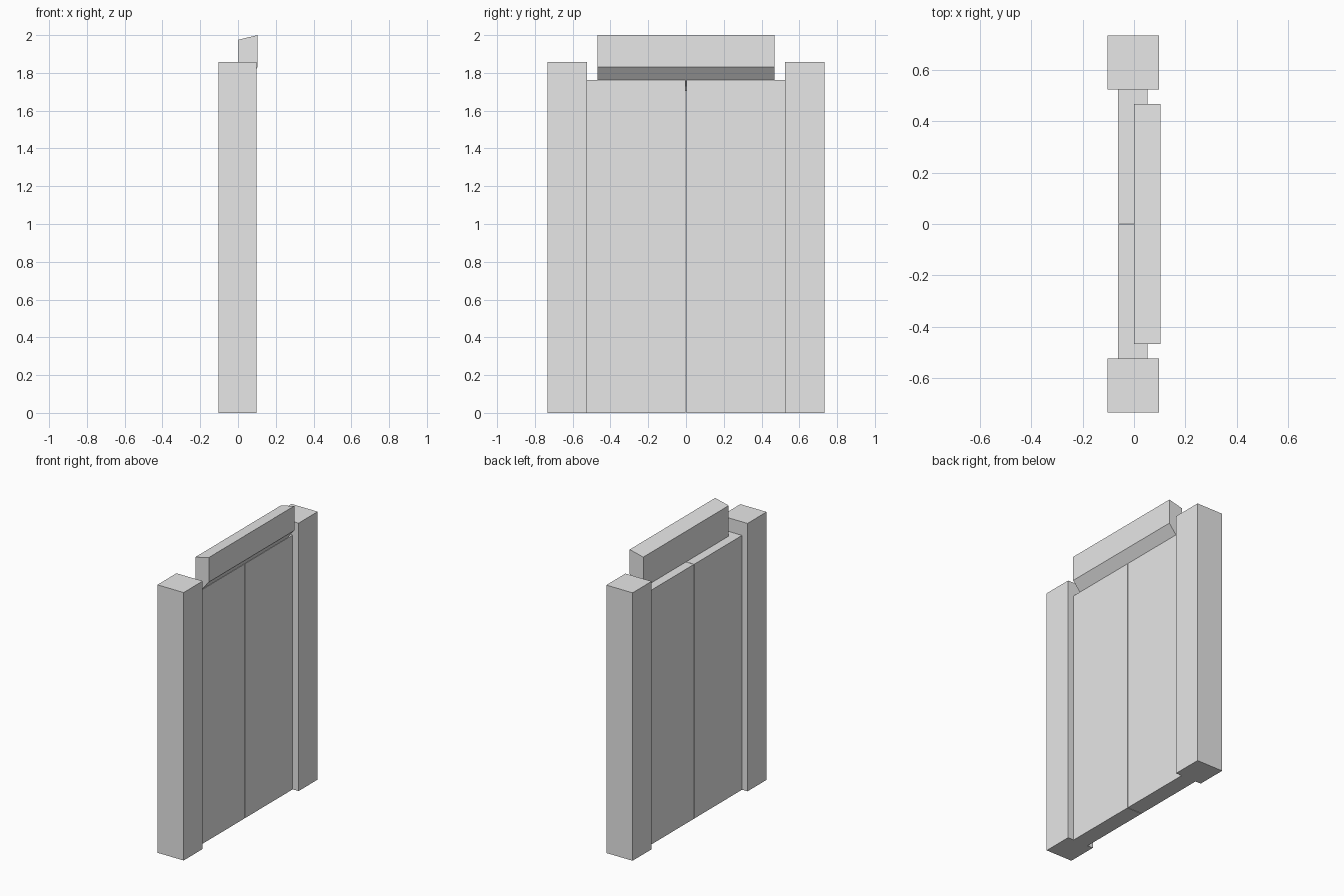
import bpy
import bmesh

cube = bpy.data.objects.get("Cube")
if cube:
    bpy.data.objects.remove(cube, do_unlink=True)

# Single plain grey for the whole gate
grey = bpy.data.materials.new("light grey")
grey.use_nodes = True
colour = (0.8, 0.8, 0.8, 1)
grey.diffuse_color = colour
grey.node_tree.nodes["Principled BSDF"].inputs["Base Color"].default_value = colour


def extrude_along_y(name, profile, y0, y1):
    """Solid made by sweeping an (x, z) profile from y0 to y1."""
    bm = bmesh.new()
    face = bm.faces.new([bm.verts.new((x, y0, z)) for x, z in profile])
    swept = bmesh.ops.extrude_face_region(bm, geom=[face])["geom"]
    verts = [v for v in swept if isinstance(v, bmesh.types.BMVert)]
    bmesh.ops.translate(bm, verts=verts, vec=(0, y1 - y0, 0))
    bmesh.ops.recalc_face_normals(bm, faces=bm.faces)
    mesh = bpy.data.meshes.new(name)
    bm.to_mesh(mesh)
    bm.free()
    mesh.materials.append(grey)
    obj = bpy.data.objects.new(name, mesh)
    bpy.context.collection.objects.link(obj)
    return obj


def rectangle(x0, x1, height):
    return [(x0, 0), (x1, 0), (x1, height), (x0, height)]


# Posts and door leaves, one of each per side, with a hairline gap between leaves
for side, label in ((-1, "front"), (1, "back")):
    extrude_along_y(label + "_post", rectangle(-0.104, 0.097, 1.857),
                    side * 0.525, side * 0.734)
    extrude_along_y(label + "_door_leaf", rectangle(-0.062, 0.052, 1.763),
                    side * 0.002, side * 0.525)

# Slanted lintel set into the top of the leaves
extrude_along_y("lintel", [(0, 1.703), (0.104, 1.83), (0.104, 2), (0, 1.975)],
                -0.468, 0.468)
